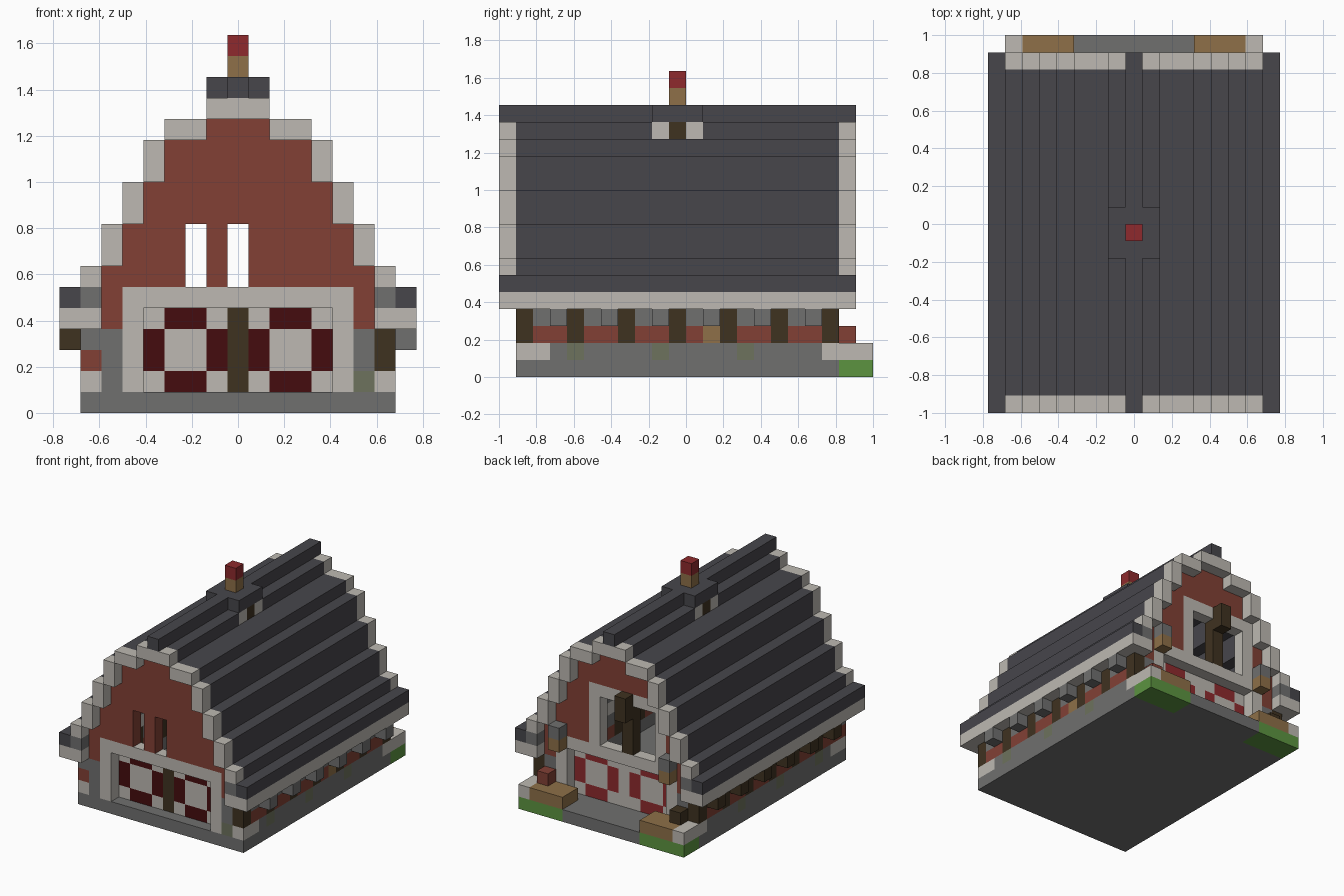
import bpy, bmesh
from mathutils import Vector

U = 1 / 11          # edge of one block

cube = bpy.data.objects.get("Cube")
if cube:
    bpy.data.objects.remove(cube, do_unlink=True)


def material(name, hexcode):
    srgb = [int(hexcode[n:n + 2], 16) / 255 for n in (0, 2, 4)]
    rgba = [c / 12.92 if c < 0.04045 else ((c + 0.055) / 1.055) ** 2.4 for c in srgb] + [1]
    m = bpy.data.materials.new(name)
    m.use_nodes = True
    m.diffuse_color = rgba
    m.node_tree.nodes["Principled BSDF"].inputs["Base Color"].default_value = rgba
    return m


STONE = material("pale stone", "bdb9b2")
SLATE = material("dark slate", "47464b")
BRICK = material("red brick", "824035")
GREY = material("grey stone", "70706f")
MOSS = material("mossy stone", "6d725d")
TIMBER = material("dark timber", "3f3220")
OAK = material("golden oak", "8e7048")
MAROON = material("maroon paint", "450c0e")
RED = material("red paint", "8e2a2d")
GRASS = material("grass green", "5c9440")


def box(x0, x1, y0, y1, z0, z1):
    """Set of grid blocks, ends included."""
    return {(x, y, z) for x in range(x0, x1 + 1)
            for y in range(y0, y1 + 1) for z in range(z0, z1 + 1)}


def both(cells):
    """Add the copy mirrored across x."""
    return cells | {(-x, y, z) for x, y, z in cells}


def part(name, mat, cells):
    """One object holding only the outer faces of its blocks."""
    bm = bmesh.new()
    for cell in cells:
        c = Vector(cell)
        for axis in range(3):
            for sign in (-1, 1):
                n = Vector((0, 0, 0))
                n[axis] = sign
                if tuple(int(v) for v in c + n) in cells:
                    continue
                a = Vector((0, 0, 0))
                a[(axis + 1) % 3] = 0.5
                b = n.cross(a)
                mid = c + n / 2 + Vector((0, -10.5, 0.5))
                bm.faces.new([bm.verts.new((mid + p) * U)
                              for p in (-a - b, a - b, a + b, b - a)])
    bmesh.ops.remove_doubles(bm, verts=bm.verts, dist=0.001)
    bmesh.ops.dissolve_limit(bm, angle_limit=0.01, verts=bm.verts, edges=bm.edges)
    me = bpy.data.meshes.new(name)
    bm.to_mesh(me)
    bm.free()
    me.materials.append(mat)
    ob = bpy.data.objects.new(name, me)
    bpy.context.collection.objects.link(ob)


# Foundation, lawns and rear terrace furniture
part("foundation", GREY, box(-7, 7, 1, 19, 0, 0) | box(-3, 3, 20, 21, 0, 0))
part("rear_lawns", GRASS, both(box(4, 7, 20, 21, 0, 0)))
part("rear_benches", OAK, both(box(4, 6, 20, 21, 1, 1)))
part("brick_planter", BRICK, box(6, 6, 20, 20, 2, 2))
part("timber_crate", TIMBER, box(-6, -6, 20, 20, 2, 2))
part("corner_kerbs", STONE, both(box(7, 7, 1, 2, 1, 1) | box(7, 7, 19, 21, 1, 1)))

# Long side walls: plinth, brick course, posts, brackets
moss = both({(7, y, 1) for y in (4, 9, 14)})
part("plinth_moss", MOSS, moss | {(6, 1, 1)})
part("plinth", GREY, both(box(7, 7, 3, 18, 1, 1)) - moss)
posts = {(7, y, z) for y in range(1, 20, 3) for z in (2, 3)}
posts |= {(-7, y, z) for y in range(19, 1, -3) for z in (2, 3)}
hatch = {(7, 12, 2)}
part("side_posts", TIMBER, posts)
part("side_hatch", OAK, hatch)
part("brick_course", BRICK, both(box(7, 7, 1, 19, 2, 2)) - posts - hatch)
part("stone_course", GREY, both(box(7, 7, 1, 19, 3, 3)) - posts)
part("right_brackets", GREY, {(8, y, 3) for y in range(3, 19, 3)})
part("left_brackets", TIMBER, {(-8, y, 3) for y in range(3, 19, 3)})

# Eaves
part("eave_beams", STONE, both(box(7, 8, 0, 20, 4, 4)))
part("eave_infill", GREY, both(box(7, 7, 0, 20, 5, 5)))
part("eave_slates", SLATE, both(box(8, 8, 0, 20, 5, 5)))

# Stepped roof: lowest and highest block for each column out from the ridge
STEPS = {0: (14, 14), 1: (14, 14), 2: (13, 13), 3: (13, 13),
         4: (11, 12), 5: (9, 10), 6: (7, 8), 7: (6, 6)}
roof, trim = set(), set()
for x, (low, high) in STEPS.items():
    roof |= both(box(x, x, 1, 19, low, high))
    trim |= both(box(x, x, 0, 0, low, high) | box(x, x, 20, 20, low, high))
collar = both({(1, y, 14) for y in (9, 11)})
collar_vents = both({(1, 10, 14)})
part("roof_steps", SLATE, roof - collar - collar_vents)
part("gable_trim", STONE, trim)
part("ridge", SLATE, box(0, 0, 0, 20, 15, 15) | box(-1, 1, 9, 11, 15, 15))
part("chimney_collar", STONE, collar)
part("chimney_vents", TIMBER, collar_vents)
part("chimney_base", OAK, box(0, 0, 10, 10, 16, 16))
part("chimney_top", RED, box(0, 0, 10, 10, 17, 17))


# Gable ends: brick wall, door surround and corner piers
def gable(y):
    wall = both(box(6, 6, y, y, 4, 6))
    for x in range(6):
        wall |= both(box(x, x, y, y, 6, STEPS[x][0] - 1))
    return wall


def surround(y):
    return box(-5, 5, y, y, 1, 5) - box(-4, 4, y, y, 1, 4)


slits = box(-2, -2, 1, 1, 6, 8) | box(0, 0, 1, 1, 6, 8)
window = box(-4, 2, 19, 19, 5, 10)
opening = box(-3, 1, 19, 19, 6, 9)
part("front_gable", BRICK, gable(1) - slits)
part("back_gable", BRICK, gable(19) - window)
part("front_door_surround", STONE, surround(1))
part("back_door_and_window_surround", STONE, surround(19) | (window - opening))
part("corner_piers", GREY, both(box(6, 6, 1, 1, 1, 3) | box(6, 6, 19, 19, 1, 3)) - {(6, 1, 1)})


# Double doors: painted edges around pale panels and corners
def paint(y):
    return both(box(2, 3, y, y, 1, 1) | box(2, 3, y, y, 4, 4)
                | box(1, 1, y, y, 2, 3) | box(4, 4, y, y, 2, 3))


for side, y, colour, middle in (("front", 2, MAROON, TIMBER), ("back", 18, RED, STONE)):
    centre = box(0, 0, y, y, 1, 4)
    part(side + "_door_paint", colour, paint(y))
    part(side + "_door_panels", STONE, box(-4, 4, y, y, 1, 4) - paint(y) - centre)
    part(side + "_door_post", middle, centre)

# Rear window mullion with hoist block, and wall lanterns
part("hoist_post", TIMBER, box(-1, -1, 19, 19, 6, 9) | box(-1, -1, 20, 20, 9, 10))
part("lantern_caps", GREY, both(box(5, 5, 20, 20, 6, 6)))
part("lanterns", OAK, both(box(5, 5, 20, 20, 5, 5)))
